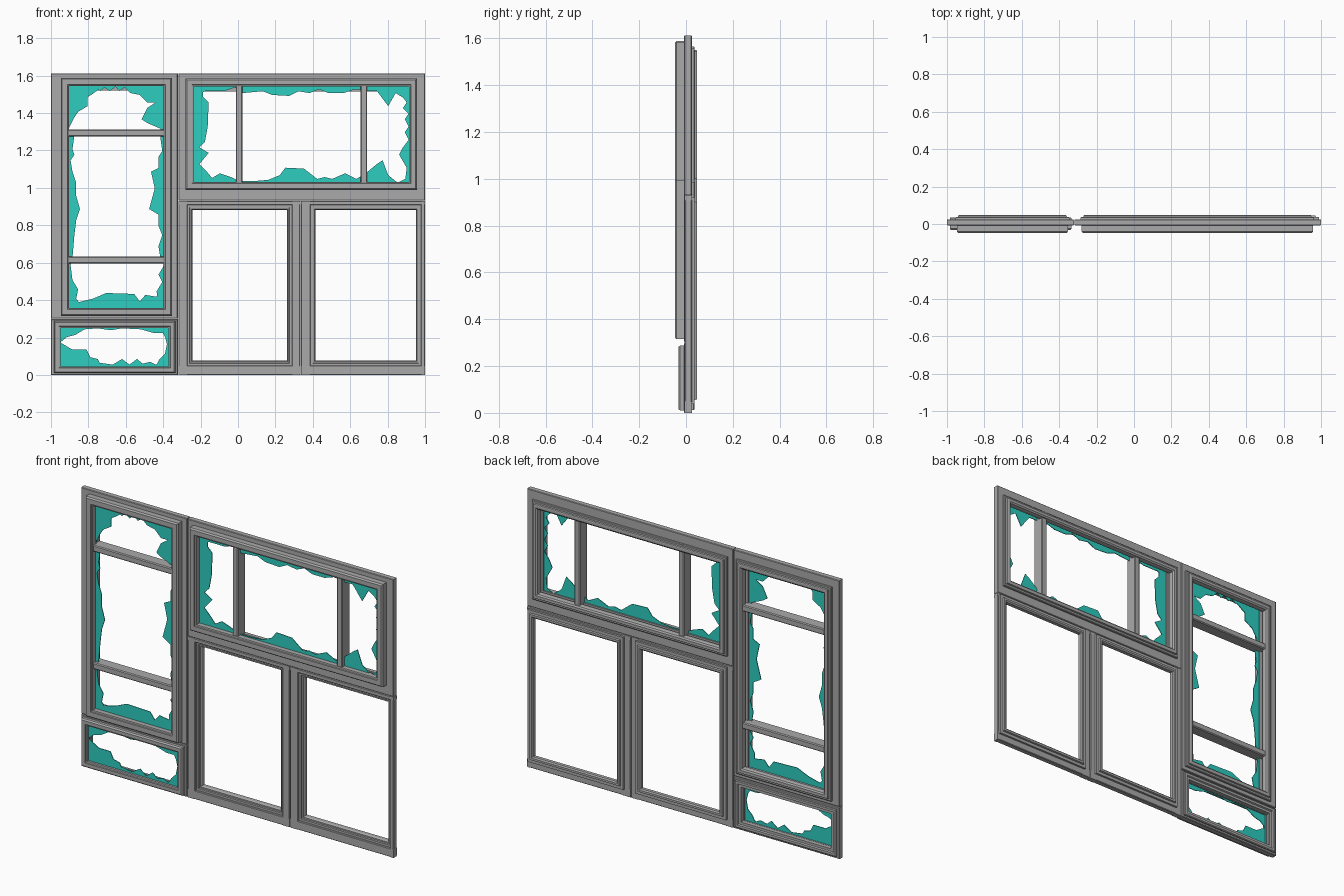
import bpy, bmesh

if "Cube" in bpy.data.objects:
    bpy.data.objects.remove(bpy.data.objects["Cube"])

def material(name, rgb):
    m = bpy.data.materials.new(name)
    m.diffuse_color = (*rgb, 1)
    m.use_nodes = True
    m.node_tree.nodes["Principled BSDF"].inputs["Base Color"].default_value = m.diffuse_color
    return m

GREY = material("grey frame", (0.40, 0.40, 0.40))
TEAL = material("teal glass", (0.026, 0.61, 0.53))

def finish(name, bm, mat):
    bmesh.ops.recalc_face_normals(bm, faces=bm.faces)
    me = bpy.data.meshes.new(name)
    bm.to_mesh(me)
    bm.free()
    me.materials.append(mat)
    ob = bpy.data.objects.new(name, me)
    bpy.context.collection.objects.link(ob)
    return ob

def ring(name, rect, profile):
    """Sweep a closed (inset, y) profile round a rectangle with mitred corners."""
    x0, x1, z0, z1 = rect
    bm = bmesh.new()
    loops = []
    for d, y in profile:
        pts = [(x0 + d, z0 + d), (x1 - d, z0 + d), (x1 - d, z1 - d), (x0 + d, z1 - d)]
        loops.append([bm.verts.new((x, y, z)) for x, z in pts])
    for i, a in enumerate(loops):
        b = loops[(i + 1) % len(loops)]
        for k in range(4):
            j = (k + 1) % 4
            bm.faces.new((a[k], a[j], b[j], b[k]))
    return finish(name, bm, GREY)

def bar(name, x0, x1, y0, y1, z0, z1, c=0.005, upright=False):
    """Glazing bar with chamfered long edges."""
    bm = bmesh.new()
    a0, a1 = (x0, x1) if upright else (z0, z1)
    sec = [(a0 + c, y0), (a1 - c, y0), (a1, y0 + c), (a1, y1 - c),
           (a1 - c, y1), (a0 + c, y1), (a0, y1 - c), (a0, y0 + c)]
    ends = []
    for e in ((z0, z1) if upright else (x0, x1)):
        ends.append([bm.verts.new((a, y, e) if upright else (e, y, a)) for a, y in sec])
    for v in ends:
        bm.faces.new(v)
    for k in range(8):
        j = (k + 1) % 8
        bm.faces.new((ends[0][k], ends[0][j], ends[1][j], ends[1][k]))
    return finish(name, bm, GREY)

def shards(name, rect, edges, y=-0.012, t=0.004):
    """Broken glass: per edge, (distance along, depth) pairs in hundredths."""
    x0, x1, z0, z1 = rect
    place = {"left": lambda s, d: (x0 + d, z1 - s), "right": lambda s, d: (x1 - d, z1 - s),
             "top": lambda s, d: (x0 + s, z1 - d), "bottom": lambda s, d: (x0 + s, z0 + d)}
    bm = bmesh.new()
    for side, prof in edges.items():
        f = place[side]
        for (s0, d0), (s1, d1) in zip(prof, prof[1:]):
            q = [(s0, -0.5), (s1, -0.5), (s1, d1), (s0, d0)]
            q = [f(s / 100, d / 100) for s, d in q]
            lo = [bm.verts.new((x, y, z)) for x, z in q]
            hi = [bm.verts.new((x, y + t, z)) for x, z in q]
            bm.faces.new(lo)
            bm.faces.new(hi)
            bm.faces.new((lo[2], lo[3], hi[3], hi[2]))
    return finish(name, bm, TEAL)

def base_profile(w, y0=-0.008, y1=0.025, c=0.003):
    return [(0, y0 + c), (c, y0), (w, y0), (w, y1), (c, y1), (0, y1 - c)]

# Shared mouldings
def sash_profile(w, front):
    return [(0, 0), (0, front + 0.008), (0.007, front), (w - 0.009, front),
            (w - 0.007, front + 0.006), (w, front + 0.008), (w, 0)]

BEAD = [(0, 0.015), (0, 0.034), (0.004, 0.037), (0.014, 0.037), (0.016, 0.046),
        (0.02, 0.048), (0.034, 0.048), (0.042, 0.042), (0.045, 0.03), (0.045, 0.015)]

# Tall left window
ring("tall_window_frame", (-1, -0.322, 0.302, 1.612), base_profile(0.06))
ring("tall_window_sash", (-0.947, -0.353, 0.315, 1.588), sash_profile(0.044, -0.048))
ring("tall_window_back_bead", (-0.955, -0.345, 0.325, 1.565), BEAD)
for i, z in enumerate((0.595, 1.275)):
    bar(f"tall_window_bar_{i}", -0.945, -0.355, -0.034, 0.036, z, z + 0.037)

# Wide upper window
ring("wide_window_frame", (-0.318, 1, 0.933, 1.612), base_profile(0.062))
ring("wide_window_sash", (-0.28, 0.957, 0.99, 1.585), sash_profile(0.042, -0.048))
ring("wide_window_back_bead", (-0.285, 0.963, 0.985, 1.56), BEAD)
for i, x in enumerate((-0.012, 0.655)):
    bar(f"wide_window_bar_{i}", x, x + 0.036, -0.034, 0.036, 1.0, 1.56, upright=True)

# Two lower windows, open and unglazed, stepped back from the front
STEPPED = [(-0.005, 0.004), (0.012, 0.004), (0.014, 0.012), (0.022, 0.012), (0.027, 0.02),
           (0.027, 0.04), (0.02, 0.046), (0.008, 0.046), (0.005, 0.037), (-0.012, 0.037),
           (-0.012, 0.022)]
for side, x0, x1, h in (("left", -0.318, 0.333, (-0.27, 0.288)), ("right", 0.337, 1, (0.388, 0.978))):
    z0, z1 = 0.05, 0.908
    # flat surround made of two stiles and two rails
    bar(f"lower_{side}_outer_stile", x0, h[0], -0.006, 0.025, 0, 0.931, 0.003, True)
    bar(f"lower_{side}_inner_stile", h[1], x1, -0.006, 0.025, 0, 0.931, 0.003, True)
    bar(f"lower_{side}_bottom_rail", x0, x1, -0.006, 0.025, 0, z0, 0.003)
    bar(f"lower_{side}_top_rail", x0, x1, -0.006, 0.025, z1, 0.931, 0.003)
    ring(f"lower_{side}_stepped_lining", (*h, z0, z1), STEPPED)

# Small lower left window
ring("small_window_frame", (-1, -0.322, 0, 0.298), base_profile(0.045))
ring("small_window_sash", (-0.985, -0.335, 0.01, 0.288), sash_profile(0.036, -0.033))
ring("small_window_back_bead", (-0.985, -0.335, 0.012, 0.286),
     [(0, 0.015), (0, 0.032), (0.004, 0.036), (0.018, 0.036), (0.022, 0.028), (0.036, 0.028),
      (0.036, 0.015)])

# Broken glass left round the edges of each pane
shards("tall_window_glass", (-0.905, -0.395, 0.358, 1.547), {
    "left": [(0, 19), (5, 12), (6, 10), (11, 10), (14, 5), (17, 3), (23, 0), (27, 3), (34, 2),
             (37, 3), (40, 1), (46, 2), (52, 4), (59, 4), (66, 6), (72, 4), (80, 3), (92, 2),
             (96, 1), (104, 2), (109, 5), (114, 4), (119, 8)],
    "right": [(0, 6), (8, 3), (12, 9), (18, 12), (20, 9), (23, 2), (28, 2), (35, 1), (38, 3),
              (44, 3), (46, 7), (55, 5), (66, 8), (69, 3), (75, 3), (80, 1), (86, 3), (92, 2),
              (96, 0), (101, 3), (105, 1), (110, 4), (119, 3)],
    "top": [(0, 12), (9, 8), (14, 1), (17, 3), (19, 1), (22, 3), (25, 0.5), (27, 3), (30, 1),
            (33, 4), (38, 5), (42, 9), (51, 9)],
    "bottom": [(0, 7), (5, 3), (13, 5), (20, 8), (35, 7.5), (38, 3.5), (41, 7), (47, 6), (51, 10)]})

shards("wide_window_glass", (-0.237, 0.922, 1.028, 1.547), {
    "left": [(0, 5), (6, 5), (9, 8), (22, 7.5), (30, 6), (33, 3), (36, 8), (42, 3), (46, 7), (52, 12)],
    "top": [(0, 6), (6, 3), (16, 3), (22, 1), (26, 4), (37, 3), (42, 5), (51, 5.5), (56, 3), (62, 4),
            (67, 2), (72, 4), (80, 4), (86, 2), (93, 3), (98, 3), (104, 11), (108, 4), (116, 9)],
    "right": [(0, 10), (5, 5), (9, 2), (12, 4), (15, 1), (18, 3), (22, 1), (25, 3), (29, 1),
              (33, 4), (37, 6), (44, 2), (52, 3)],
    "bottom": [(0, 6), (4, 4), (9, 2), (14, 5), (20, 3), (24, 1), (34, 1), (40, 1.5), (46, 4),
               (49, 8), (59, 7.5), (66, 2), (70, 3), (74, 2), (81, 5), (87, 2), (92, 5), (98, 10),
               (101, 12), (104, 4), (109, 0), (113, 2), (116, 4)]})

shards("small_window_glass", (-0.95, -0.37, 0.045, 0.254), {
    "left": [(0, 8), (4, 5), (8, 0), (11, 5), (13, 8), (17, 12), (21, 17)],
    "top": [(0, 6), (8, 4), (13, 1), (20, 0.5), (27, 1.5), (33, 0.5), (43, 1), (50, 3), (58, 3)],
    "right": [(0, 5), (5, 2), (9, 1), (14, 2), (17, 5), (21, 7)],
    "bottom": [(0, 11), (7, 9), (14, 9), (16, 5), (20, 4), (21, 2), (28, 1), (33, 4), (37, 1),
               (41, 4), (44, 1.5), (48, 2.5), (51, 1), (58, 6)]})
